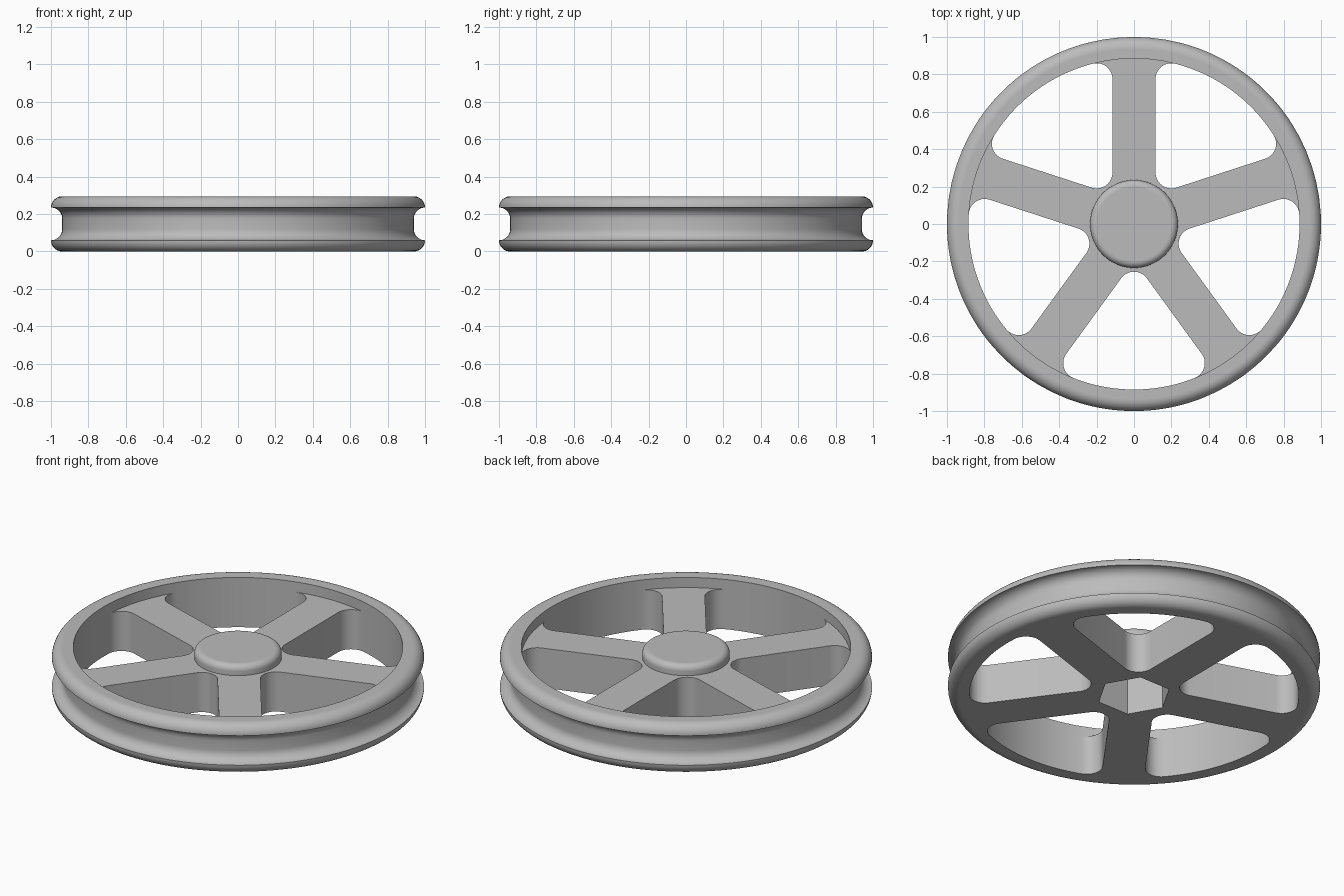
import bpy, bmesh
from math import sin, cos, pi, sqrt, atan2
from mathutils import Vector

if "Cube" in bpy.data.objects:
    bpy.data.objects.remove(bpy.data.objects["Cube"], do_unlink=True)

RIM, FLAT, BORE = 1.0, 0.94, 0.885      # outer, flange flat and inner radii
TOP, WEB, ROUND = 0.295, 0.235, 0.06    # rim height, spoke height, flange rounding
HALF, FILLET = 0.115, 0.085             # spoke half width, window corner radius
SPOKES = 5
STEP = 2 * pi / SPOKES

grey = bpy.data.materials.new("light grey")
grey.use_nodes = True
grey.diffuse_color = (0.5, 0.5, 0.5, 1)
grey.node_tree.nodes["Principled BSDF"].inputs["Base Color"].default_value = grey.diffuse_color


def polar(r, a):
    return Vector((r * cos(a), r * sin(a)))


def arc(cx, cy, r, a0, a1, n):
    return [Vector((cx, cy)) + polar(r, a0 + (a1 - a0) * i / n) for i in range(n + 1)]


def turn(points, a):
    return [Vector((p.x * cos(a) - p.y * sin(a), p.x * sin(a) + p.y * cos(a))) for p in points]


def wall(bm, low, z0, high, z1):
    """Band of quads between two closed outlines."""
    a = [bm.verts.new((*p, z0)) for p in low]
    b = [bm.verts.new((*p, z1)) for p in high]
    for i in range(len(a)):
        bm.faces.new((a[i - 1], a[i], b[i], b[i - 1]))


def fill(bm, outlines, z):
    """Flat face from an outline and any holes in it."""
    edges = []
    for pts in outlines:
        v = [bm.verts.new((*p, z)) for p in pts]
        edges += [bm.edges.new((v[i - 1], v[i])) for i in range(len(v))]
    bmesh.ops.triangle_fill(bm, edges=edges, use_beauty=True)


def lathe(bm, profile, angles):
    for p, q in zip(profile, profile[1:]):
        wall(bm, [polar(p.x, a) for a in angles], p.y, [polar(q.x, a) for a in angles], q.y)


def finish(bm, name):
    bmesh.ops.remove_doubles(bm, verts=bm.verts, dist=1e-5)
    bmesh.ops.recalc_face_normals(bm, faces=bm.faces)
    mesh = bpy.data.meshes.new(name)
    bm.to_mesh(mesh)
    bm.free()
    mesh.materials.append(grey)
    obj = bpy.data.objects.new(name, mesh)
    bpy.context.collection.objects.link(obj)
    bpy.ops.object.select_all(action='DESELECT')
    obj.select_set(True)
    bpy.context.view_layer.objects.active = obj
    bpy.ops.object.shade_smooth_by_angle(angle=pi / 6)
    for f in mesh.polygons:
        if abs(f.normal.z) > 0.999:
            f.use_smooth = False
    return obj


# Inner edge of one window, pointing along +x between two spokes
v = HALF + FILLET
u = sqrt((BORE - FILLET) ** 2 - v * v)
half_step = STEP / 2
corner = turn([Vector((u, -v))], half_step)[0]
beta = half_step + atan2(-v, u)
to_spoke = half_step + pi / 2
upper = arc(corner.x, corner.y, FILLET, beta, to_spoke, 10)
upper += arc(v / sin(half_step), 0, FILLET, to_spoke, pi, 8)
lower = [Vector((p.x, -p.y)) for p in reversed(upper[:-1])]
inner_edge = upper + lower

# Angles shared by all rings, split at the window corners
window_angles = [-beta + 2 * beta * i / 20 for i in range(21)]
spoke_angles = [beta + (STEP - 2 * beta) * i / 6 for i in range(1, 6)]
mids = [pi / 2 + half_step + STEP * k for k in range(SPOKES)]
ring = [m + a for m in mids for a in window_angles + spoke_angles]
window = [polar(BORE, a) for a in window_angles[1:-1]] + inner_edge
windows = [turn(window, m) for m in mids]
star = []
for m in mids:
    star += turn(inner_edge[::-1] + [polar(BORE, a) for a in spoke_angles], m)
hexagon = [polar(0.2, i * pi / 3) for i in range(6)]

# Grooved rim with spokes and a hexagonal socket underneath
bm = bmesh.new()
profile = arc(FLAT, ROUND, ROUND, -pi / 2, 0, 10)
profile += arc(RIM, 2 * ROUND, ROUND, -pi / 2, -pi, 10)
profile += arc(RIM, TOP - 2 * ROUND, ROUND, pi, pi / 2, 10)
profile += arc(FLAT, TOP - ROUND, ROUND, 0, pi / 2, 10)
profile += [Vector((BORE, TOP)), Vector((BORE, WEB))]
profile = [p for i, p in enumerate(profile) if i == 0 or (p - profile[i - 1]).length > 1e-4]
lathe(bm, profile, ring)
fill(bm, [[polar(FLAT, a) for a in ring], hexagon] + windows, 0)
fill(bm, [star], WEB)
for w in windows:
    wall(bm, w, 0, w, WEB)
wall(bm, hexagon, 0, hexagon, 0.22)
fill(bm, [hexagon], 0.22)
finish(bm, "spoked_rim")

# Round hub cap
bm = bmesh.new()
cap_angles = [2 * pi * i / 64 for i in range(64)]
lathe(bm, [Vector((0.235, WEB))] + arc(0.2, TOP - 0.035, 0.035, 0, pi / 2, 8), cap_angles)
fill(bm, [[polar(0.2, a) for a in cap_angles]], TOP)
finish(bm, "hub_cap")
